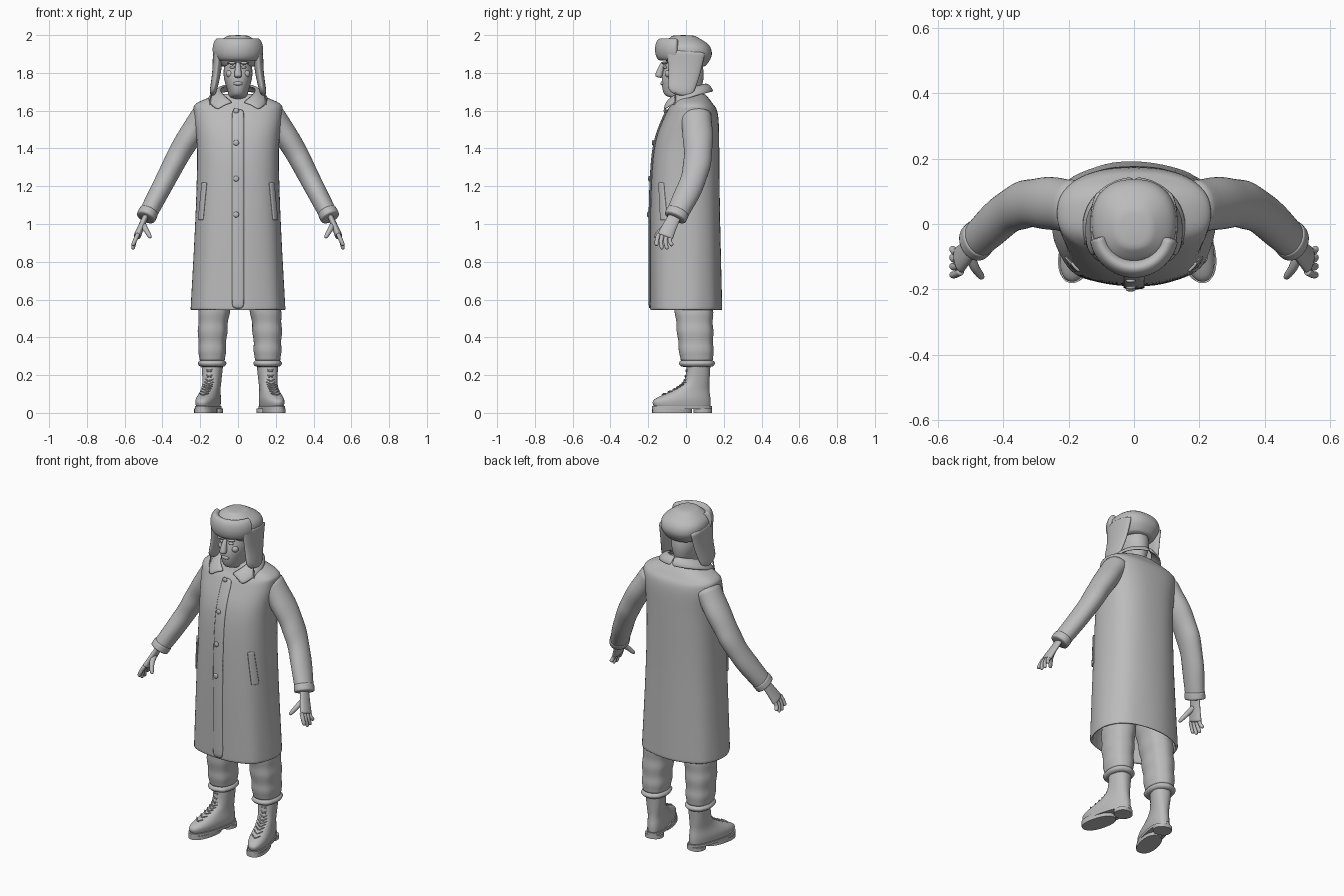
import bpy, bmesh, math
from mathutils import Vector, Matrix

cube = bpy.data.objects.get("Cube")
if cube:
    bpy.data.objects.remove(cube, do_unlink=True)

grey = bpy.data.materials.new("plain grey")
grey.use_nodes = True
grey.diffuse_color = (.5, .5, .5, 1)
grey.node_tree.nodes["Principled BSDF"].inputs["Base Color"].default_value = grey.diffuse_color
UNMOVED = Matrix.Identity(4)


def mirrored(side, shift=0):
    return Matrix.Translation((shift, 0, 0)) @ Matrix.Diagonal((side, 1, 1, 1))


def finish(name, bm, place, smooth=True):
    bmesh.ops.transform(bm, matrix=place, verts=bm.verts)
    bmesh.ops.recalc_face_normals(bm, faces=bm.faces)
    mesh = bpy.data.meshes.new(name)
    bm.to_mesh(mesh)
    bm.free()
    for polygon in mesh.polygons:
        polygon.use_smooth = smooth
    mesh.materials.append(grey)
    part = bpy.data.objects.new(name, mesh)
    bpy.context.scene.collection.objects.link(part)
    return part


def spline(rows, steps=4):
    """Smooth curve through a few rows of any length."""
    rows = [Vector(row) for row in rows]
    ends = [rows[0]] + rows + [rows[-1]]
    curve = []
    for a, b, c, d in zip(ends, ends[1:], ends[2:], ends[3:]):
        for step in range(steps):
            t = step / steps
            curve.append(b + (c - a) * (t / 2) + (a * 2 - b * 5 + c * 4 - d) * (t * t / 2)
                         + (b * 3 - a - c * 3 + d) * (t ** 3 / 2))
    return curve + [rows[-1]]


def skin(bm, loops, closed):
    """Faces between neighbouring loops of points."""
    loops = [[bm.verts.new(point) for point in loop] for loop in loops]
    count = len(loops[0])
    for low, high in zip(loops, loops[1:]):
        for i in range(count if closed else count - 1):
            j = (i + 1) % count
            bm.faces.new((low[i], low[j], high[j], high[i]))
    return loops


def loft(name, rings, place=UNMOVED, soft=True):
    """Closed body through a stack of rings."""
    bm = bmesh.new()
    loops = skin(bm, rings, True)
    bm.faces.new(loops[0])
    bm.faces.new(loops[-1])
    part = finish(name, bm, place, soft)
    if soft:
        part.modifiers.new("smooth", 'SUBSURF').levels = 1
        part.modifiers["smooth"].render_levels = 1


def sheet(name, rows, thickness, place=UNMOVED):
    bm = bmesh.new()
    skin(bm, rows, False)
    part = finish(name, bm, place)
    solid = part.modifiers.new("thickness", 'SOLIDIFY')
    solid.thickness, solid.offset = thickness, 0
    part.modifiers.new("smooth", 'SUBSURF').levels = 1


def power(value, exponent):
    return math.copysign(abs(value) ** (2 / exponent), value)


def level(z, half, front, back, centre=0, exponent=2.3, fold=0, count=32):
    """Horizontal rounded ring, optionally with cloth folds."""
    ring = []
    for i in range(count):
        a = math.tau * i / count
        k = 1 + fold * (math.sin(8 * a + 1) + math.sin(5 * a) / 2)
        ring.append(Vector((centre + half * k * power(math.cos(a), exponent),
                            (front + back) / 2 + (back - front) / 2 * k * power(math.sin(a), exponent), z)))
    return ring


def limb(name, points, start, end, place=UNMOVED, flat=1, tip=.6, wrinkle=0, ref=(0, 1, 0), count=16):
    """Tapering oval tube along a smooth path; start and end are radii."""
    path = spline(points)
    last = len(path) - 1
    rings = []
    for i, point in enumerate(path):
        along = (path[min(i + 1, last)] - path[max(i - 1, 0)]).normalized()
        wide = Vector(ref)
        wide = (wide - along * wide.dot(along)).normalized()
        thin = along.cross(wide) * flat
        radius = (start + (end - start) * i / last) * (tip if i == last else 1)
        ring = []
        for j in range(count):
            a = math.tau * j / count
            k = 1 + wrinkle * math.sin(2 * i + 2 * math.cos(a)) * math.cos(a)
            ring.append(point + (wide * math.cos(a) + thin * math.sin(a)) * radius * k)
        rings.append(ring)
    loft(name, rings, place)


def ball(name, centre, size, place=UNMOVED):
    bm = bmesh.new()
    bmesh.ops.create_uvsphere(bm, u_segments=16, v_segments=10, radius=1)
    finish(name, bm, place @ Matrix.Translation(centre) @ Matrix.Diagonal((*size, 1)))


# Coat: height, half width, front, back
coat = spline([(.55, .25, -.19, .19), (1.05, .225, -.19, .18), (1.4, .218, -.17, .177),
               (1.58, .235, -.11, .17), (1.64, .22, -.075, .14), (1.69, .09, -.05, .1)], 5)
SQUARE = 2.5


def coat_front(x, z):
    for low, high in zip(coat, coat[1:]):
        if low[0] <= z <= high[0]:
            half, front, back = low.lerp(high, (z - low[0]) / (high[0] - low[0]))[1:]
            bulge = max(0, 1 - abs(x / half) ** SQUARE) ** (1 / SQUARE)
            return (front + back) / 2 - (back - front) / 2 * bulge


lining = [level(z, .24, -.18, .18) for z in (.75, .56, .545)]
hem = level(.545, .25, -.19, .19, 0, SQUARE, .016)
outside = [level(*row, 0, SQUARE, .02 * max(0, 1.3 - row[0])) for row in coat]
loft("coat", lining + [hem] + outside)


def coat_strip(name, centre, half, bottom, top, steps=20):
    rows = []
    for i in range(steps + 1):
        z = bottom + (top - bottom) * i / steps
        xs = [centre(z) + half * k for k in (-1, 0, 1)]
        rows.append([(x, coat_front(x, z) - .003, z) for x in xs])
    sheet(name, rows, .011)


# Button placket, buttons and pocket welts
coat_strip("coat_placket", lambda z: 0, .034, .551, 1.61)
for z in (1.6, 1.43, 1.24, 1.05):
    ball("coat_button", (-.01, coat_front(0, z) - .01, z), (.015, .007, .015))
for side in (1, -1):
    coat_strip("pocket_welt", lambda z: side * (.3 - z / 10), .014, 1.02, 1.22)


# Collar: standing neck edge falling to spread points
def collar_row(t):
    neck, fall = 2.9 * t, 2.4 * t
    inner = Vector((.09 * math.sin(neck), .1 * math.cos(neck), 1.74 - t * t / 10))
    outer = Vector((.16 * math.sin(fall), .145 * math.cos(fall) - t / 70, 1.7 - t * t / 10))
    roll = (inner + outer) / 2 + Vector((0, 0, .015))
    return inner, roll, outer


for side in (1, -1):
    sheet("collar", [collar_row(i / 12) for i in range(13)], .014, mirrored(side))

# Sleeves, cuffs and hands
for side in (1, -1):
    place = mirrored(side)
    shoulder, elbow, wrist = (.17, .05, 1.59), (.38, .04, 1.24), (.49, -.06, 1.03)
    limb("sleeve", [shoulder, (.29, .065, 1.41), elbow, wrist], .087, .06, place, .8, 1, .05, count=20)
    limb("cuff", [(.47, -.04, 1.07), wrist], .063, .063, place, .85, 1)
    limb("palm", [(.485, -.055, 1.05), (.515, -.09, .98), (.536, -.112, .93)], .033, .046, place, .45, .9)
    for i in range(4):
        y = -.145 + .023 * i
        reach = .885 - .02 * (i in (1, 2))
        limb("finger", [(.528, y, .95), (.547, y - .01, .91), (.557, y - .01 + i / 200, reach)],
             .013, .011, place, count=8)
    limb("thumb", [(.505, -.08, 1), (.488, -.13, .97), (.462, -.166, .926)], .02, .011, place, count=8)

# Head and face
loft("head", [level(*row, exponent=2.1) for row in spline(
    [(1.6, .06, -.05, .08), (1.66, .055, -.06, .08), (1.69, .052, -.118, .076),
     (1.8, .078, -.125, .095), (1.95, .05, -.06, .06)])])
limb("nose", [(0, -.12, 1.855), (0, -.134, 1.82), (0, -.146, 1.775)], .01, .023, tip=.7)
ball("mouth", (0, -.123, 1.744), (.025, .012, .011))
for side in (1, -1):
    ball("eye", (.03, -.11, 1.83), (.014, .011, .008), mirrored(side))
    ball("brow", (.032, -.114, 1.853), (.026, .016, .008), mirrored(side))
    ball("cheek", (.042, -.092, 1.795), (.022, .02, .02), mirrored(side))

# Fur hat: crown, turned-up front, ear flaps and their ties
loft("hat_crown", [level(*row) for row in spline(
    [(1.83, .09, -.08, .1), (1.89, .128, -.12, .137), (1.95, .12, -.12, .12), (2, .05, -.07, .04)])])
arc = [math.radians(a) for a in range(-80, 81, 20)]
limb("hat_front_flap", [(.11 * math.sin(a), -.02 - .115 * math.cos(a), 1.924) for a in arc],
     .06, .06, flat=.5, ref=(0, 0, 1))
for side in (1, -1):
    place = mirrored(side)
    limb("ear_flap", [(.105, 0, 1.92), (.114, -.01, 1.8), (.136, -.035, 1.68)], .108, .065, place, .27)
    limb("ear_flap_tie", [(.142, -.055, 1.7), (.15, -.06, 1.62)], .004, .005, place, count=6)

# Trousers and boots: height, half width, front, back, centre
leg = spline([(.75, .09, -.08, .14, .1), (.5, .08, -.055, .142, .14), (.27, .069, -.03, .145, .147)], 8)
boot = spline([(.03, .051, -.175, .132), (.07, .055, -.178, .132), (.12, .047, -.07, .125),
               (.17, .048, -.01, .125), (.27, .058, .005, .13)])
soles = {"boot_welt": (.02, .036, .057, -.188, .138), "boot_sole": (0, .022, .055, -.185, .03),
         "boot_heel": (0, .022, .052, .04, .136)}
for side in (1, -1):
    place = mirrored(side, .01)
    rings = []
    for i, (z, half, front, back, centre) in enumerate(leg):
        crease = .004 * math.sin(2 * i)
        rings.append(level(z, half + crease, front - crease, back + crease, centre, fold=.012))
    loft("trouser_leg", rings, place)
    # Gathered trouser cuff
    rings = []
    for i in range(7):
        puff = .016 * math.sin(math.pi * i / 6)
        rings.append(level(.242 + i / 150, .06 + puff, -.022 - puff, .137 + puff, .147, fold=.015))
    loft("trouser_cuff", rings, place)
    # Boot turned outwards about the ankle
    ankle = Matrix.Translation((.145, .07, 0))
    turn = Matrix.Rotation(math.radians(14), 4, 'Z')
    place = place @ ankle @ turn @ Matrix.Translation((0, -.07, 0))
    loft("boot", [level(*row) for row in boot], place)
    for name, (bottom, top, *outline) in soles.items():
        loft(name, [level(z, *outline) for z in (bottom, top)], place, False)
    # Crossed laces up the front
    for z, half, front, back in boot:
        if .09 < z < .24:
            for lean in (.01, -.01):
                limb("boot_lace", [(-.026, front + .014, z - lean), (0, front - .004, z),
                                   (.026, front + .014, z + lean)], .004, .004, place, tip=1, count=6)
